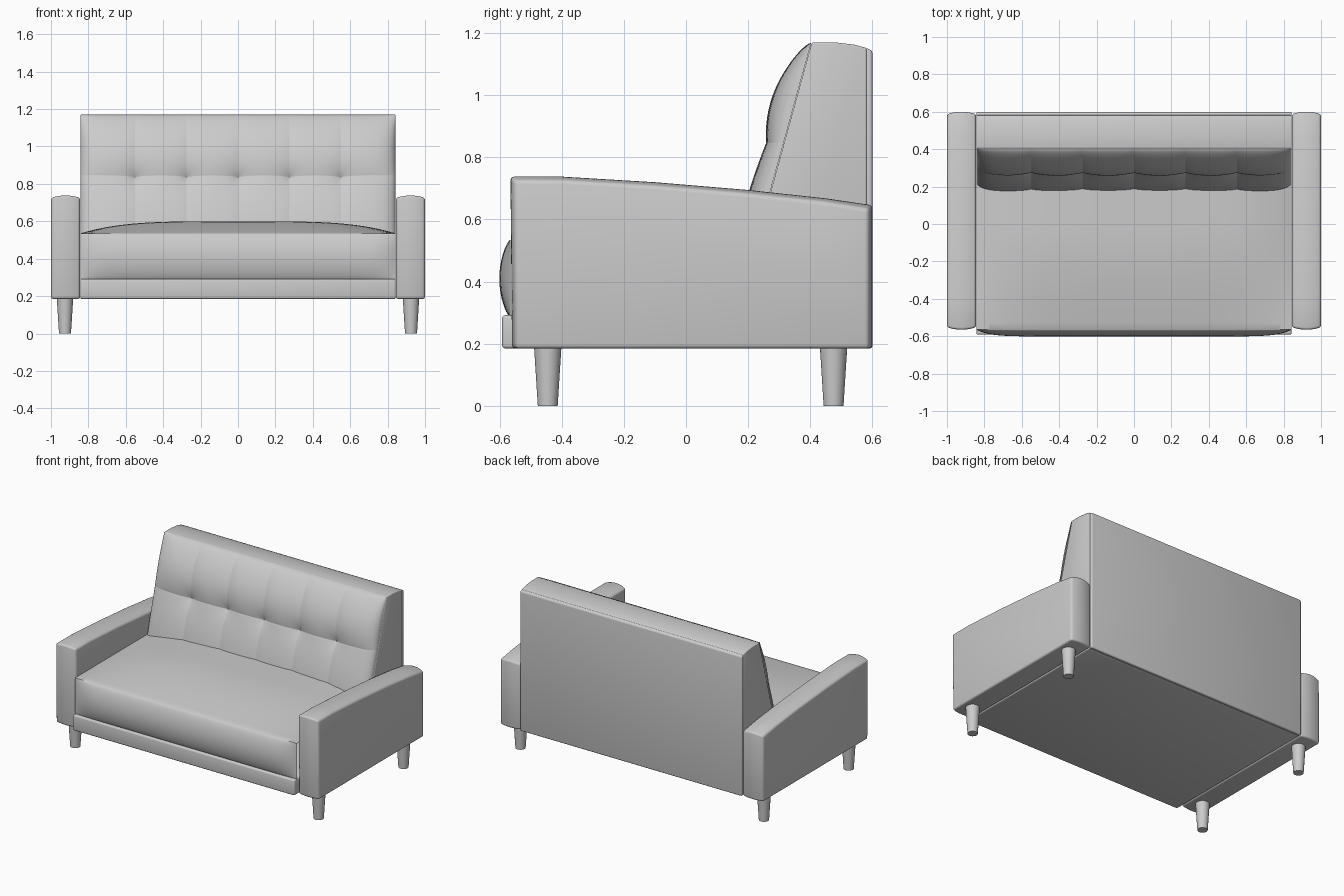
import bpy, math

if "Cube" in bpy.data.objects:
    bpy.data.objects.remove(bpy.data.objects["Cube"])


def finish(name, verts, faces, bevel=0.0, angle=40):
    """Mesh object with optional bevel and smooth shading."""
    me = bpy.data.meshes.new(name)
    me.from_pydata(verts, [], faces)
    ob = bpy.data.objects.new(name, me)
    bpy.context.collection.objects.link(ob)
    bpy.ops.object.select_all(action='DESELECT')
    ob.select_set(True)
    bpy.context.view_layer.objects.active = ob
    bpy.ops.object.mode_set(mode='EDIT')
    bpy.ops.mesh.select_all(action='SELECT')
    bpy.ops.mesh.normals_make_consistent(inside=False)
    bpy.ops.object.mode_set(mode='OBJECT')
    if bevel:
        m = ob.modifiers.new("Bevel", 'BEVEL')
        m.width, m.segments = bevel, 3
        m.limit_method, m.angle_limit = 'ANGLE', math.radians(40)
        bpy.ops.object.modifier_apply(modifier="Bevel")
    bpy.ops.object.shade_smooth_by_angle(angle=math.radians(angle))
    return ob


def loft(name, rings, bevel=0.0):
    """Bridge closed rings and cap both ends."""
    n = len(rings[0])
    verts = [p for r in rings for p in r]
    faces = [(i * n + j, i * n + (j + 1) % n, (i + 1) * n + (j + 1) % n, (i + 1) * n + j)
             for i in range(len(rings) - 1) for j in range(n)]
    faces += [tuple(range(n)), tuple(range(len(verts) - n, len(verts)))]
    return finish(name, verts, faces, bevel)


def extrude_x(name, profile, half, bevel):
    return loft(name, [[(x, y, z) for y, z in profile] for x in (-half, half)], bevel)


def sheet(name, xs, params, func):
    """Upholstery surface func(x, param) sampled on a grid."""
    n = len(xs)
    verts = [func(x, p) for p in params for x in xs]
    faces = [(i * n + j, i * n + j + 1, (i + 1) * n + j + 1, (i + 1) * n + j)
             for i in range(len(params) - 1) for j in range(n - 1)]
    return finish(name, verts, faces)


W = 0.843

# Arms: sloping top, crowned across the width
ARM = [(-0.56, 0.185), (-0.565, 0.738), (-0.4, 0.738), (-0.1, 0.72),
       (0.2, 0.695), (0.45, 0.668), (0.6, 0.646), (0.6, 0.185)]
for side, label in ((-1, "left"), (1, "right")):
    rings = []
    for k in range(11):
        t = k / 5 - 1
        c = 0.013 * t * t
        rings.append([(side * (0.922 + 0.078 * t), y + c * (y < -0.5) - c * (y > 0.55),
                       z - c * (z > 0.3)) for y, z in ARM])
    loft(label + "_arm", rings, 0.012)

# Base rail and platform under the seat
extrude_x("base", [(-0.592, 0.185), (-0.592, 0.292), (0.57, 0.292), (0.57, 0.185)], W, 0.01)

# Backrest frame and rear panel
extrude_x("backrest_frame", [(0.165, 0.3), (0.405, 1.17), (0.48, 1.17), (0.54, 1.163),
                             (0.582, 1.152), (0.582, 0.186), (0.3, 0.186)], W, 0.006)
extrude_x("back_panel", [(0.578, 0.185), (0.578, 1.153), (0.6, 1.143), (0.6, 0.185)], W, 0.008)

# Seat cushion: bulged front, crowned top
def seat_point(x, p):
    u = min(1, abs(x / W))
    if p < 1:
        bulge = 0.036 * math.sin(math.pi * p) ** 0.65 * (1 - u ** 12)
        return (x, -0.565 - bulge, 0.285 + 0.25 * p)
    y = -0.565 + 0.9 * (p - 1)
    g = math.sin(math.pi / 2 * min(1, (y + 0.565) / 0.55))
    return (x, y, 0.535 + 0.065 * g * (1 - u ** 4))


seat_xs = [W * math.sin(math.pi / 2 * i / 30) for i in range(-30, 31)]
sheet("seat", seat_xs, [(1 - math.cos(math.pi * i / 18)) / 2 for i in range(18)]
      + [1 + i / 24 for i in range(25)], seat_point)

# Tufted back cushion: six columns, two rows
SEAMS = [-W, -0.55, -0.275, 0, 0.275, 0.55, W]
SEAM_Z = 0.835


def tuft_point(x, z):
    if z >= SEAM_Z:
        v = min(1, (z - SEAM_Z) / (1.168 - SEAM_Z))
        d = 0.055 * math.sqrt(1 - v * v) + 0.03 * math.sin(math.pi * v) ** 0.9
    else:
        w = (SEAM_Z - z) / 0.335
        d = 0.055 + 0.014 * math.sin(math.pi * w) ** 0.8
    near = min(SEAMS[1:-1], key=lambda s: abs(s - x))
    dx, dz = abs(x - near), abs(z - SEAM_Z)
    d *= 1 - 0.14 * math.exp(-dx / 0.04)
    d -= 0.024 * math.exp(-math.hypot(dx, dz) / 0.05)
    d *= max(0, 1 - abs(x / W) ** 12) ** 0.5
    scallop = 0.012 * (1 - math.exp(-dx / 0.06)) * math.exp(-dz / 0.08)
    return (x, 0.403 - 0.276 * (1.168 - z) - d, z + scallop * (abs(x) < W))


cush_xs = [a + (b - a) * (1 - math.cos(math.pi * i / 18)) / 2
           for a, b in zip(SEAMS, SEAMS[1:]) for i in range(18)] + [W]
cush_zs = [a + (b - a) * (1 - math.cos(math.pi * i / 20)) / 2
           for a, b in ((0.5, SEAM_Z), (SEAM_Z, 1.168)) for i in range(20)] + [1.168]
sheet("back_cushion", cush_xs, cush_zs, tuft_point)

# Tapered round legs
for y, row in ((-0.445, "front"), (0.475, "back")):
    for x, label in ((-0.925, "left"), (0.925, "right")):
        loft(row + "_" + label + "_leg",
             [[(x + r * math.cos(a * math.pi / 16), y + r * math.sin(a * math.pi / 16), z)
               for a in range(32)] for r, z in ((0.032, 0), (0.044, 0.19))])
